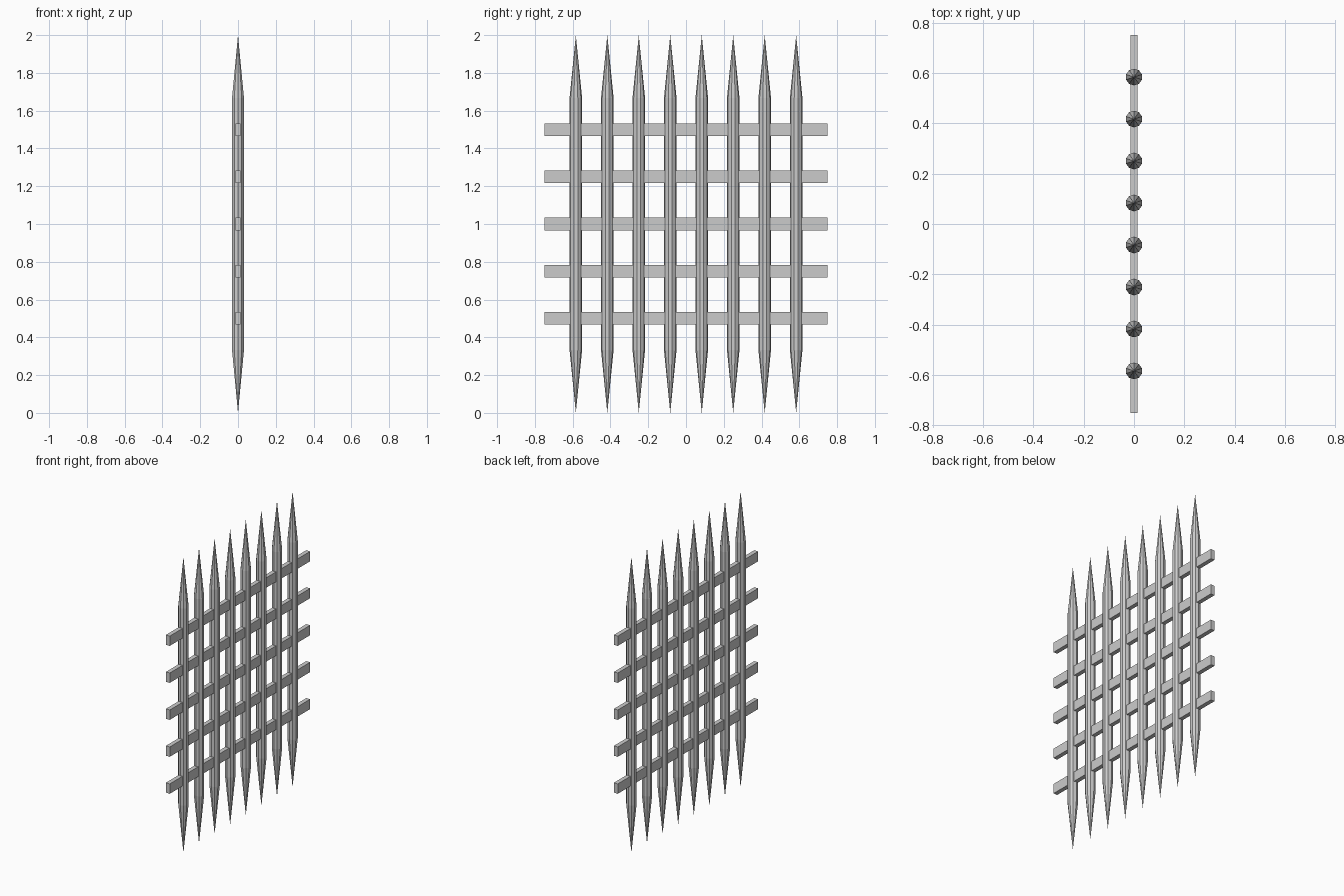
import bpy, bmesh, math

if "Cube" in bpy.data.objects:
    bpy.data.objects.remove(bpy.data.objects["Cube"])

# Bar profile: (radius, height), pointed at both ends
R, SIDES = 0.0333, 10
RINGS = [(R, 0.333), (R, 1.667)]


def make_bar(name, y):
    bm = bmesh.new()
    rings = []
    for r, z in RINGS:
        rings.append([bm.verts.new((r * math.sin(2 * math.pi * i / SIDES),
                                    r * math.cos(2 * math.pi * i / SIDES), z))
                      for i in range(SIDES)])
    bottom = bm.verts.new((0, 0, 0))
    top = bm.verts.new((0, 0, 2))
    lo, hi = rings
    for i in range(SIDES):
        j = (i + 1) % SIDES
        bm.faces.new((lo[i], lo[j], hi[j], hi[i]))
        bm.faces.new((hi[i], hi[j], top))
        bm.faces.new((lo[j], lo[i], bottom))
    bmesh.ops.recalc_face_normals(bm, faces=bm.faces)
    mesh = bpy.data.meshes.new(name)
    bm.to_mesh(mesh)
    bm.free()
    ob = bpy.data.objects.new(name, mesh)
    ob.location.y = y
    bpy.context.collection.objects.link(ob)


def make_rail(name, z):
    bpy.ops.mesh.primitive_cube_add(size=1, location=(0, 0, z))
    ob = bpy.context.object
    ob.name = name
    ob.scale = (0.029, 1.5, 0.0667)
    bpy.ops.object.transform_apply(location=False, rotation=False, scale=True)


# Eight upright spiked bars
for k in range(8):
    make_bar(f"spiked_bar_{k + 1}", (k - 3.5) / 6)

# Five cross rails running through the bars
for k in range(5):
    make_rail(f"cross_rail_{k + 1}", 0.5 + 0.25 * k)
